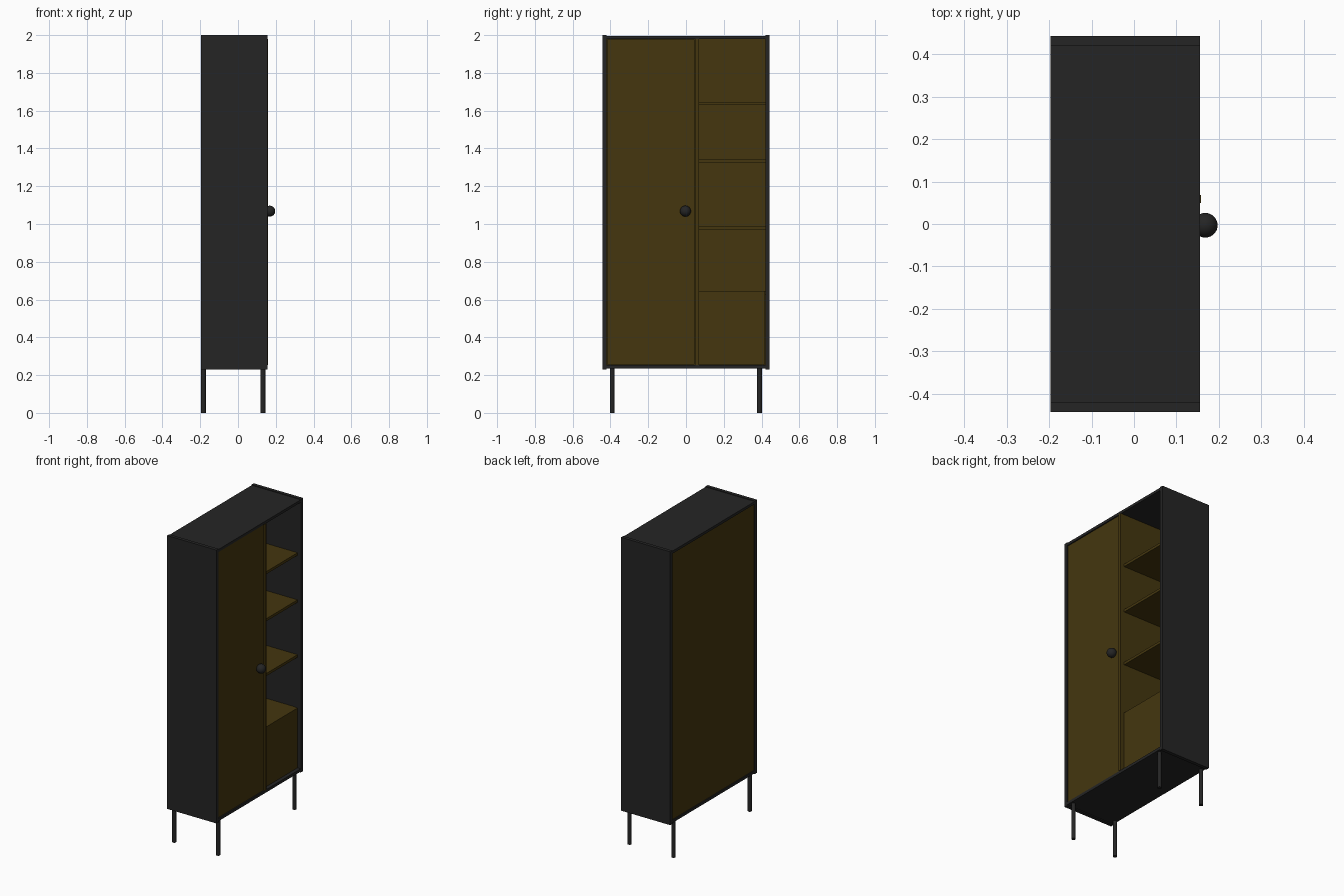
import bpy

if "Cube" in bpy.data.objects:
    bpy.data.objects.remove(bpy.data.objects["Cube"])


def material(name, rgb):
    m = bpy.data.materials.new(name)
    m.diffuse_color = (*rgb, 1)
    m.use_nodes = True
    m.node_tree.nodes["Principled BSDF"].inputs["Base Color"].default_value = m.diffuse_color
    return m


BLACK = material("black_finish", (0.018, 0.018, 0.018))
WOOD = material("dark_wood", (0.058, 0.037, 0.0045))


def box(name, x, y, z, mat):
    """Axis-aligned board given as (min, max) per axis."""
    bpy.ops.mesh.primitive_cube_add(size=1, location=[sum(r) / 2 for r in (x, y, z)])
    o = bpy.context.object
    o.name = name
    o.scale = [r[1] - r[0] for r in (x, y, z)]
    bpy.ops.object.transform_apply(location=False, rotation=False, scale=True)
    o.data.materials.append(mat)
    return o


BACK, FRONT = -0.197, 0.155
INNER = 0.421

# Black outer carcass
box("left_side", (BACK, FRONT), (-0.443, -INNER), (0.23, 2.0), BLACK)
box("right_side", (BACK, FRONT), (INNER, 0.443), (0.23, 2.0), BLACK)
box("top_panel", (BACK, FRONT), (-INNER, INNER), (1.979, 1.996), BLACK)
box("bottom_panel", (BACK, FRONT), (-INNER, INNER), (0.236, 0.254), BLACK)

# Wooden back, divider and door
box("back_panel", (-0.192, -0.18), (-INNER, INNER), (0.254, 1.979), WOOD)
box("divider", (-0.18, 0.158), (0.05, 0.068), (0.254, 1.979), WOOD)
box("door", (0.132, 0.151), (-0.419, 0.046), (0.257, 1.976), WOOD)

# Open shelves
for i, z in enumerate((0.97, 1.325, 1.63)):
    box(f"shelf_{i + 1}", (-0.18, 0.132), (0.068, INNER), (z, z + 0.017), WOOD)

# Drawer compartment
box("drawer_top", (-0.18, 0.118), (0.068, INNER), (0.627, 0.644), WOOD)
box("drawer_front", (0.118, 0.135), (0.07, 0.418), (0.257, 0.644), WOOD)

# Round door knob
bpy.ops.mesh.primitive_uv_sphere_add(segments=32, ring_count=16, radius=0.029,
                                     location=(0.168, -0.003, 1.068))
knob = bpy.context.object
knob.name = "door_knob"
knob.data.materials.append(BLACK)
bpy.ops.object.shade_smooth()

# Four thin legs
for xn, x in (("back", -0.183), ("front", 0.132)):
    for yn, y in (("left", -0.391), ("right", 0.389)):
        bpy.ops.mesh.primitive_cylinder_add(vertices=24, radius=0.0125, depth=0.24,
                                            location=(x, y, 0.12))
        leg = bpy.context.object
        leg.name = f"{xn}_{yn}_leg"
        leg.data.materials.append(BLACK)
        bpy.ops.object.shade_smooth_by_angle()
